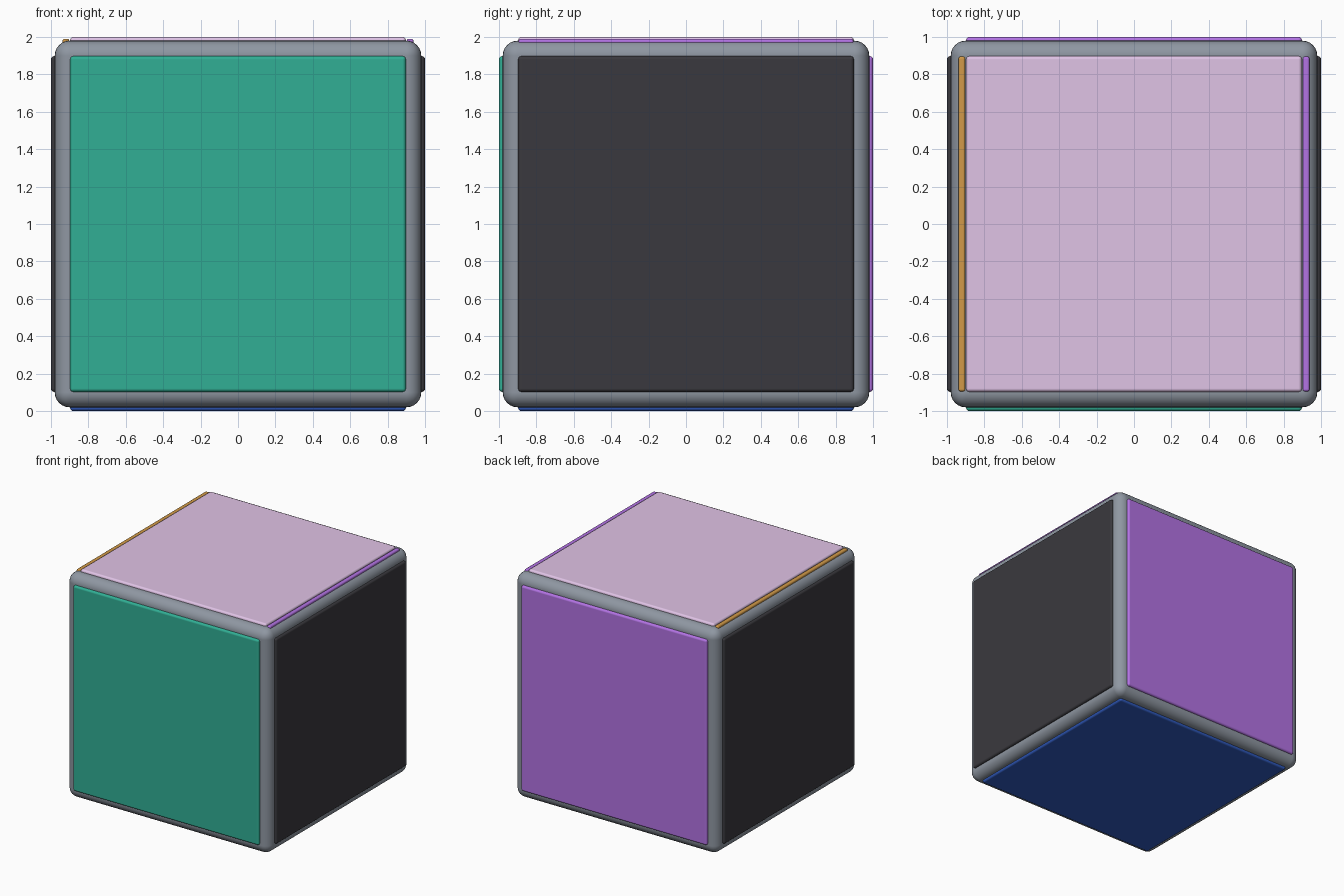
import bpy
import math

if "Cube" in bpy.data.objects:
    bpy.data.objects.remove(bpy.data.objects["Cube"])


def lin(h):
    """Hex sRGB to linear RGBA."""
    c = [int(h[i:i + 2], 16) / 255 for i in (0, 2, 4)]
    return [v / 12.92 if v <= 0.04045 else ((v + 0.055) / 1.055) ** 2.4 for v in c] + [1]


def material(name, hexcode):
    m = bpy.data.materials.new(name)
    m.diffuse_color = lin(hexcode)
    m.use_nodes = True
    m.node_tree.nodes["Principled BSDF"].inputs["Base Color"].default_value = m.diffuse_color
    return m


grey = material("grey", "8F97A2")
teal = material("teal", "31AF95")
purple = material("purple", "B373E4")
pink = material("pink", "E0C3E6")
charcoal = material("charcoal", "3A393E")
navy = material("navy", "315CC2")
ochre = material("ochre", "D29A48")


def rounded_box(name, centre, size, radius, segments, mat):
    bpy.ops.mesh.primitive_cube_add(size=1, location=centre)
    ob = bpy.context.object
    ob.name = name
    ob.scale = size
    bpy.ops.object.transform_apply(location=False, rotation=False, scale=True)
    bev = ob.modifiers.new("rounding", 'BEVEL')
    bev.width = radius
    bev.segments = segments
    bev.limit_method = 'NONE'
    bpy.ops.object.modifier_apply(modifier=bev.name)
    ob.data.materials.append(mat)
    bpy.ops.object.shade_smooth()
    # keep the big faces flat-looking
    wn = ob.modifiers.new("flat_faces", 'WEIGHTED_NORMAL')
    wn.weight = 100
    bpy.ops.object.modifier_apply(modifier=wn.name)
    return ob


# Rounded body
rounded_box("body", (0, 0, 1), (1.96, 1.96, 1.96), 0.08, 6, grey)

# One raised panel per face
THICK = 0.05
panels = [("front_panel", 1, -1, teal), ("back_panel", 1, 1, purple),
          ("left_panel", 0, -1, charcoal), ("right_panel", 0, 1, charcoal),
          ("top_panel", 2, 1, pink), ("bottom_panel", 2, -1, navy)]
for name, axis, side, mat in panels:
    centre, size = [0, 0, 1], [1.795, 1.795, 1.795]
    centre[axis] += side * (1 - THICK / 2)
    size[axis] = THICK
    rounded_box(name, centre, size, 0.018, 4, mat)

# Thin strips along both sides of the top panel
for name, side, mat in (("left_strip", -1, ochre), ("right_strip", 1, purple)):
    rounded_box(name, (side * 0.92, 0, 1.972), (0.036, 1.79, 0.036), 0.012, 4, mat)
